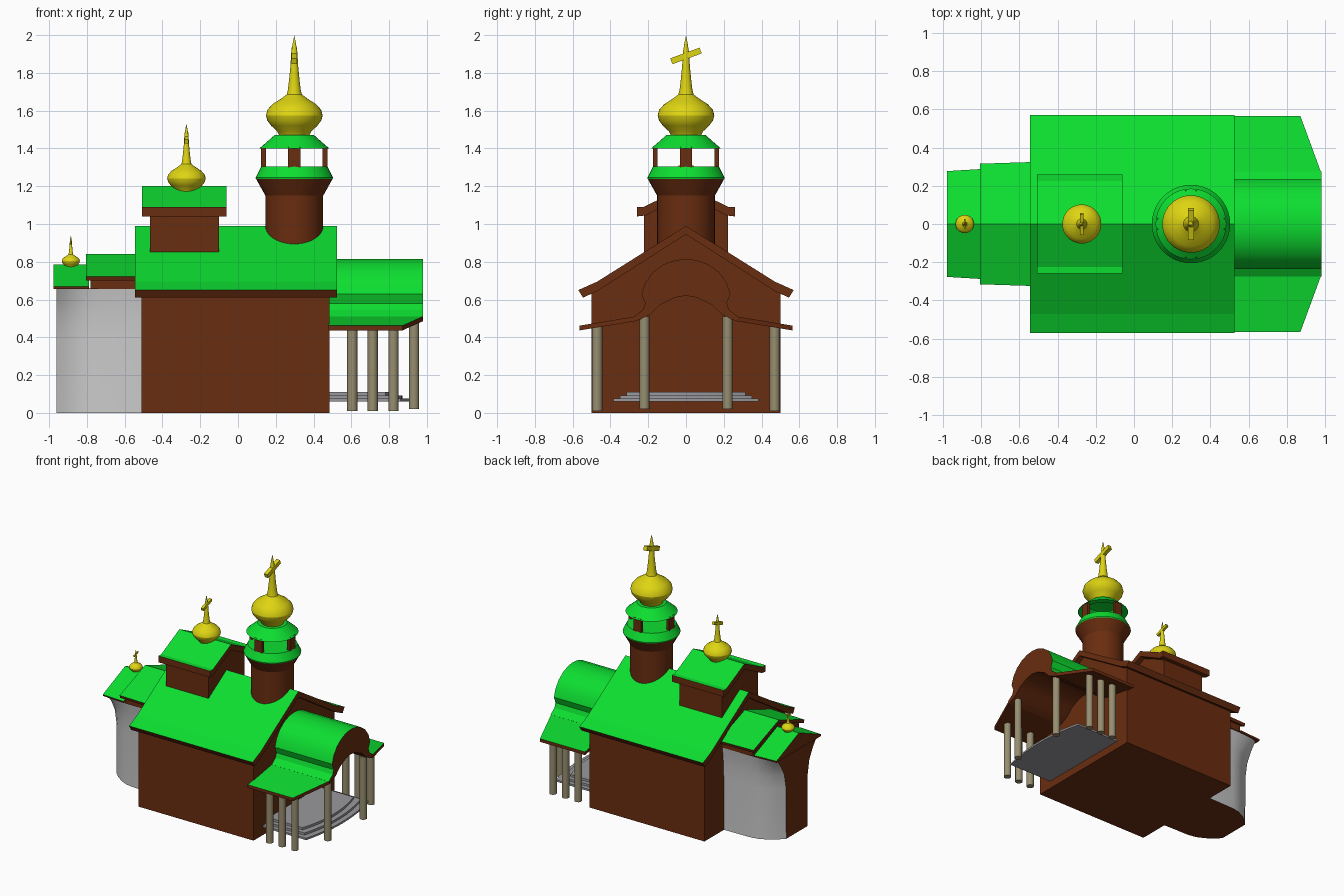
import bpy, bmesh, math

if "Cube" in bpy.data.objects:
    bpy.data.objects.remove(bpy.data.objects["Cube"])


def material(name, rgb):
    m = bpy.data.materials.new(name)
    m.diffuse_color = (*rgb, 1)
    m.use_nodes = True
    m.node_tree.nodes["Principled BSDF"].inputs["Base Color"].default_value = m.diffuse_color
    return m


GREEN = material("green_roof", (0.004, 0.73, 0.03))
BROWN = material("brown_timber", (0.144, 0.026, 0.005))
GOLD = material("gold", (0.73, 0.66, 0.006))
KHAKI = material("post_wood", (0.31, 0.27, 0.16))
GREY = material("grey_wall", (0.7, 0.7, 0.7))
STONE = material("step_stone", (0.32, 0.32, 0.34))


def finish(name, bm, mats, smooth=False):
    bmesh.ops.remove_doubles(bm, verts=bm.verts, dist=1e-5)
    bmesh.ops.recalc_face_normals(bm, faces=bm.faces)
    me = bpy.data.meshes.new(name)
    bm.to_mesh(me)
    bm.free()
    for m in mats:
        me.materials.append(m)
    ob = bpy.data.objects.new(name, me)
    bpy.context.collection.objects.link(ob)
    if smooth:
        bpy.ops.object.select_all(action='DESELECT')
        ob.select_set(True)
        bpy.context.view_layer.objects.active = ob
        bpy.ops.object.shade_smooth_by_angle(angle=math.radians(28))
    return ob


def loft(name, rings, mats, mat_of=lambda level, i: 0, cap=0, smooth=False):
    """Skin a stack of closed rings and cap both ends."""
    bm = bmesh.new()
    rs = [[bm.verts.new(p) for p in r] for r in rings]
    n = len(rs[0])
    for k, (a, b) in enumerate(zip(rs, rs[1:])):
        for i in range(n):
            j = (i + 1) % n
            bm.faces.new((a[i], a[j], b[j], b[i])).material_index = mat_of(k, i)
    for r in (rs[0], rs[-1]):
        bm.faces.new(r).material_index = cap
    return finish(name, bm, mats, smooth)


def mirror(half):
    """Half profile given from the centre line outwards -> full left-to-right profile."""
    return [(-y, z) for y, z in half[:0:-1]] + half


def roof(name, x0, x1, top, under, smooth=False, taper=1):
    """Extrude a symmetric roof section along x: green on top, timber elsewhere."""
    t = mirror(top)
    prof = t + mirror(under)[::-1]
    rings = [[(x, y * f, z) for y, z in prof] for x, f in ((x0, taper), (x1, 1))]
    return loft(name, rings, [GREEN, BROWN],
                lambda k, i: 0 if i < len(t) - 1 else 1, 1, smooth)


def block(name, x0, x1, hy, z0, z1, mat, peak=None):
    prof = [(-hy, z0), (-hy, z1)] + ([(0, peak)] if peak else []) + [(hy, z1), (hy, z0)]
    return loft(name, [[(x, y, z) for y, z in prof] for x in (x0, x1)], [mat])


def lathe(name, x, y, prof, mat, n=40):
    bm = bmesh.new()
    vs = [bm.verts.new((x + r, y, z)) for r, z in prof]
    es = [bm.edges.new(e) for e in zip(vs, vs[1:])]
    bmesh.ops.spin(bm, geom=vs + es, cent=(x, y, 0), axis=(0, 0, 1),
                   angle=2 * math.pi, steps=n)
    return finish(name, bm, [mat], True)


def box(name, loc, dims, mat, rot=(0, 0, 0)):
    bpy.ops.mesh.primitive_cube_add(size=1, location=loc, rotation=rot)
    ob = bpy.context.object
    ob.name = name
    ob.scale = dims
    ob.data.materials.append(mat)


# Onion domes with spire and tilted cross bar
ONION = [(0, 0), (0.08, 0), (0.09, 0.02), (0.122, 0.05), (0.143, 0.078), (0.15, 0.105),
         (0.142, 0.135), (0.115, 0.165), (0.075, 0.19), (0.04, 0.216), (0.034, 0.24),
         (0.028, 0.29), (0.021, 0.36), (0.016, 0.44), (0.008, 0.49), (0, 0.53)]
TX = 0.298  # tower centre


def dome(name, x, z, s):
    lathe(name, x, 0, [(r * s, z + h * s) for r, h in ONION], GOLD)
    box(name + "_cross_bar", (x, 0, z + 0.42 * s), (0.03 * s, 0.165 * s, 0.033 * s), GOLD,
        (math.radians(20), 0, 0))


dome("tower_dome", TX, 1.47, 1)
dome("middle_dome", -0.273, 1.17, 0.68)
dome("apse_dome", -0.885, 0.77, 0.32)

# Main hall
block("hall_walls", -0.51, 0.485, 0.5, 0, 0.64, BROWN, 0.95)
roof("hall_roof", -0.545, 0.525, [(0, 0.99), (0.47, 0.695), (0.57, 0.65)],
     [(0, 0.945), (0.47, 0.645), (0.545, 0.61)])

# Upper box with its own gable roof
block("upper_walls", -0.467, -0.1, 0.222, 0.84, 1.05, BROWN, 1.15)
roof("upper_roof", -0.507, -0.06, [(0, 1.2), (0.225, 1.09), (0.26, 1.09)],
     [(0, 1.155), (0.215, 1.045), (0.26, 1.04)])

# Bell tower
lathe("tower_drum", TX, 0, [(0, 0.8), (0.153, 0.8), (0.153, 1.15), (0.203, 1.24), (0, 1.24)], BROWN)
lathe("belfry_skirt", TX, 0, [(0.203, 1.238), (0.205, 1.245), (0.175, 1.305), (0, 1.305)], GREEN)
lathe("belfry_roof", TX, 0, [(0.14, 1.4), (0.185, 1.4), (0.15, 1.43), (0.105, 1.47),
                             (0, 1.475), (0, 1.46), (0.1, 1.455), (0.14, 1.4)], GREEN)
for k in range(4):
    a = k * math.pi / 2
    box("belfry_post", (TX + 0.163 * math.cos(a), 0.163 * math.sin(a), 1.353),
        (0.025, 0.065, 0.11), BROWN, (0, 0, a))

# Apse: rounded plan that flares out just below the eaves
LOW = [(-0.5, 0.26), (-0.74, 0.255), (-0.8, 0.243), (-0.86, 0.215), (-0.92, 0.17), (-0.96, 0.13)]
HIGH = [(-0.5, 0.28), (-0.74, 0.278), (-0.8, 0.275), (-0.86, 0.272), (-0.92, 0.265), (-0.96, 0.25)]
rings = []
for z, f in ((0, 0), (0.4, 0.03), (0.51, 0.2), (0.59, 0.55), (0.66, 1)):
    half = [(a[0], a[1] + (b[1] - a[1]) * f, z) for a, b in zip(LOW, HIGH)]
    rings.append(half + [(x, -y, z) for x, y, z in half[::-1]])
loft("apse_walls", rings, [GREY, BROWN],
     lambda k, i: 1 if i == len(LOW) - 1 else 0, 1, True)
block("apse_upper_walls", -0.78, -0.5, 0.285, 0.655, 0.72, BROWN, 0.8)
roof("apse_low_roof", -0.978, -0.79, [(0, 0.785), (0.288, 0.668)],
     [(0, 0.66), (0.285, 0.655)], taper=0.96)
roof("apse_high_roof", -0.805, -0.5, [(0, 0.84), (0.325, 0.722)],
     [(0, 0.815), (0.318, 0.7)], taper=0.97)

# Porch: vaulted centre, pinched at the springing, with sloping side plates
roof("porch_vault", 0.48, 0.98,
     [(0, 0.815), (0.06, 0.808), (0.12, 0.785), (0.175, 0.745), (0.215, 0.69), (0.235, 0.63),
      (0.216, 0.58), (0.228, 0.545), (0.275, 0.51)],
     [(0, 0.62), (0.06, 0.61), (0.14, 0.57), (0.19, 0.52), (0.265, 0.485)], True)
for s in (-1, 1):
    plan = [(0.48, 0.26), (0.98, 0.265), (0.87, 0.565), (0.48, 0.565)]
    rings = [[(x, s * y, 0.511 - (y - 0.265) * 0.165 - t) for x, y in plan] for t in (0.025, 0)]
    ob = loft("porch_side_roof", rings, [BROWN, GREEN])
    for p in ob.data.polygons:
        p.material_index = 1 if p.normal.z > 0.5 else 0
    for x, y, z0, z1 in ((0.605, 0.47, 0.01, 0.46), (0.713, 0.47, 0.01, 0.46),
                         (0.823, 0.47, 0.01, 0.46), (0.932, 0.22, 0.02, 0.51)):
        lathe("porch_post", x, s * y, [(0, z0), (0.027, z0), (0.027, z1), (0, z1)], KHAKI, 16)

# Porch steps with a slightly bowed front edge
for hy, x1, z0, z1 in ((0.385, 0.91, 0.06, 0.075), (0.35, 0.87, 0.075, 0.092),
                       (0.315, 0.83, 0.092, 0.11)):
    arc = [(x1 - 0.05 * t * t, hy * t) for t in [k / 6 for k in range(-6, 7)]]
    plan = [(0.48, -hy)] + arc + [(0.48, hy)]
    loft("porch_step", [[(x, y, z) for x, y in plan] for z in (z0, z1)], [STONE])
